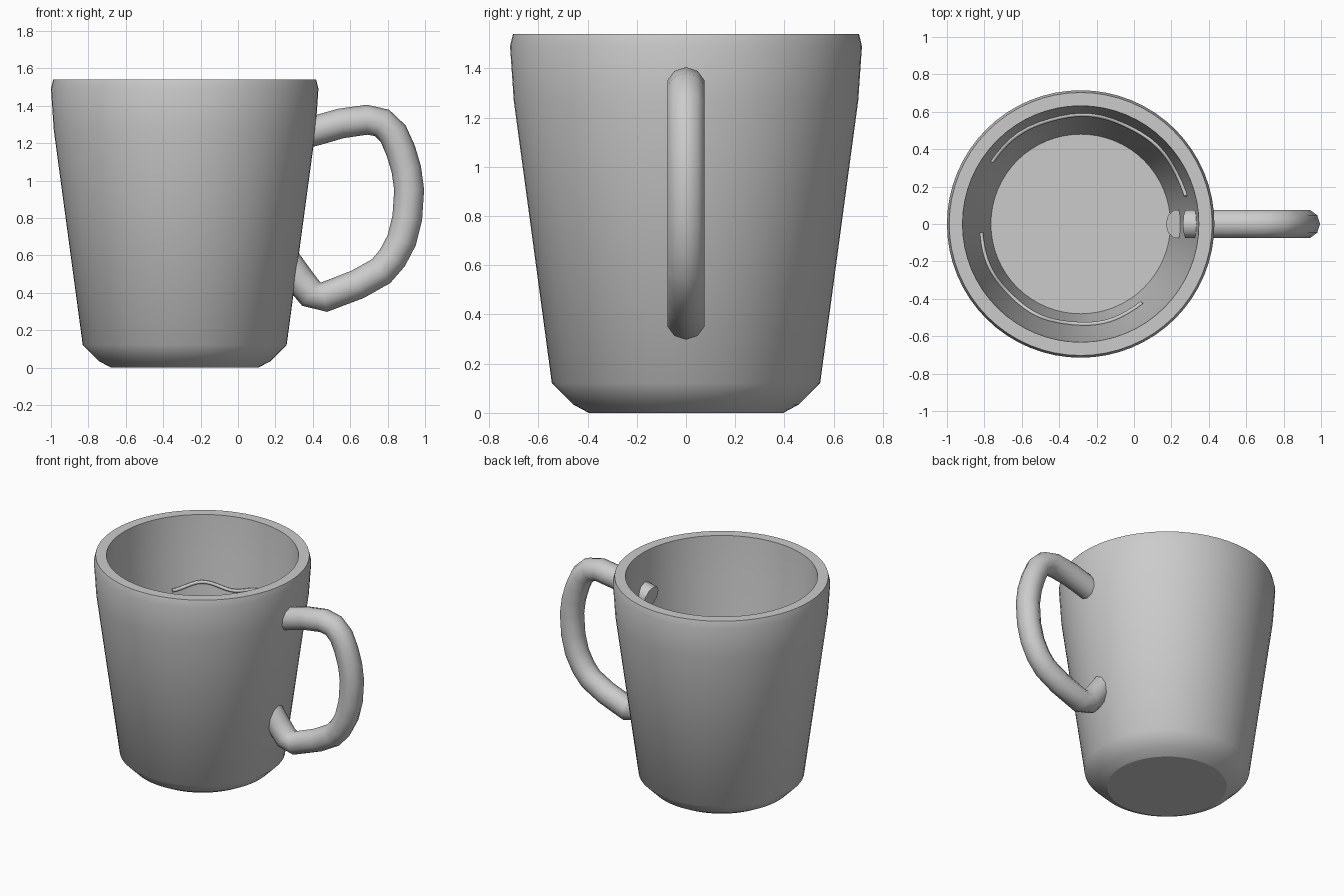
import bpy, bmesh, math
from mathutils import Vector

if "Cube" in bpy.data.objects:
    bpy.data.objects.remove(bpy.data.objects["Cube"])

CX = -0.285  # mug axis


def finish(name, bm):
    bmesh.ops.recalc_face_normals(bm, faces=bm.faces)
    for f in bm.faces:
        f.smooth = True
    mesh = bpy.data.meshes.new(name)
    bm.to_mesh(mesh)
    bm.free()
    obj = bpy.data.objects.new(name, mesh)
    bpy.context.collection.objects.link(obj)
    return obj


def lathe(name, profile, sharp, segs=64):
    """Spin (radius, z) rings around the mug axis; cap both ends."""
    bm = bmesh.new()
    rings = [[bm.verts.new((CX + r * math.cos(2 * math.pi * i / segs),
                            r * math.sin(2 * math.pi * i / segs), z))
              for i in range(segs)] for r, z in profile]
    for a, b in zip(rings, rings[1:]):
        for i in range(segs):
            j = (i + 1) % segs
            bm.faces.new((a[i], a[j], b[j], b[i]))
    bm.faces.new(rings[0])
    bm.faces.new(rings[-1])
    for k in sharp:
        for i in range(segs):
            bm.edges.get((rings[k][i], rings[k][(i + 1) % segs])).smooth = False
    return finish(name, bm)


def tube(name, path, radius, sides):
    """Sweep a round section along a path, with flat end caps."""
    pts = [Vector(p) for p in path]
    bm = bmesh.new()
    rings = []
    # reference axis: the path's dominant plane normal (y for handle, z for ring marks)
    flat_y = all(abs(p.y) < 1e-6 for p in pts)
    ref = Vector((0, 1, 0)) if flat_y else Vector((0, 0, 1))
    for i, p in enumerate(pts):
        t = (pts[min(i + 1, len(pts) - 1)] - pts[max(i - 1, 0)]).normalized()
        n = t.cross(ref).normalized()
        b = n.cross(t)
        rings.append([bm.verts.new(p + radius * (math.cos(a) * n + math.sin(a) * b))
                      for a in (2 * math.pi * k / sides for k in range(sides))])
    for a, b in zip(rings, rings[1:]):
        for k in range(sides):
            m = (k + 1) % sides
            bm.faces.new((a[k], a[m], b[m], b[k]))
    for ring in (rings[0], rings[-1]):
        bm.faces.new(ring)
        for k in range(sides):
            bm.edges.get((ring[k], ring[(k + 1) % sides])).smooth = False
    return finish(name, bm)


# Cup: outside from base to rim, then inside down to the floor
lathe("cup", [(0.395, 0), (0.46, 0.035), (0.545, 0.12), (0.70, 1.27),
              (0.715, 1.49), (0.703, 1.54), (0.632, 1.54), (0.614, 1.25),
              (0.48, 0.2)], sharp=(0, 5, 6, 8))

# Handle, its ends poking slightly through the wall
handle = [(0.28, 1.235), (0.41, 1.265), (0.55, 1.305), (0.69, 1.325), (0.77, 1.308),
          (0.83, 1.25), (0.87, 1.16), (0.90, 1.06), (0.915, 0.95), (0.905, 0.80),
          (0.875, 0.68), (0.825, 0.585), (0.765, 0.515), (0.64, 0.445), (0.46, 0.376),
          (0.39, 0.395), (0.325, 0.475), (0.235, 0.60)]
tube("handle", [(x, 0, z) for x, z in handle], 0.08, 10)


# Thin wavy ridges on the inner wall
def ridge(name, start, end, height):
    path = []
    for i in range(41):
        d = start + (end - start) * i / 40
        z = height + 0.022 * math.cos(math.radians((d - 125) * 9))
        r = 0.48 + (z - 0.2) * 0.1276 - 0.005
        a = math.radians(d)
        path.append((CX + r * math.cos(a), r * math.sin(a), z))
    tube(name, path, 0.012, 6)


ridge("upper_ridge", 15, 145, 1.05)
ridge("lower_ridge", 185, 308, 0.69)
